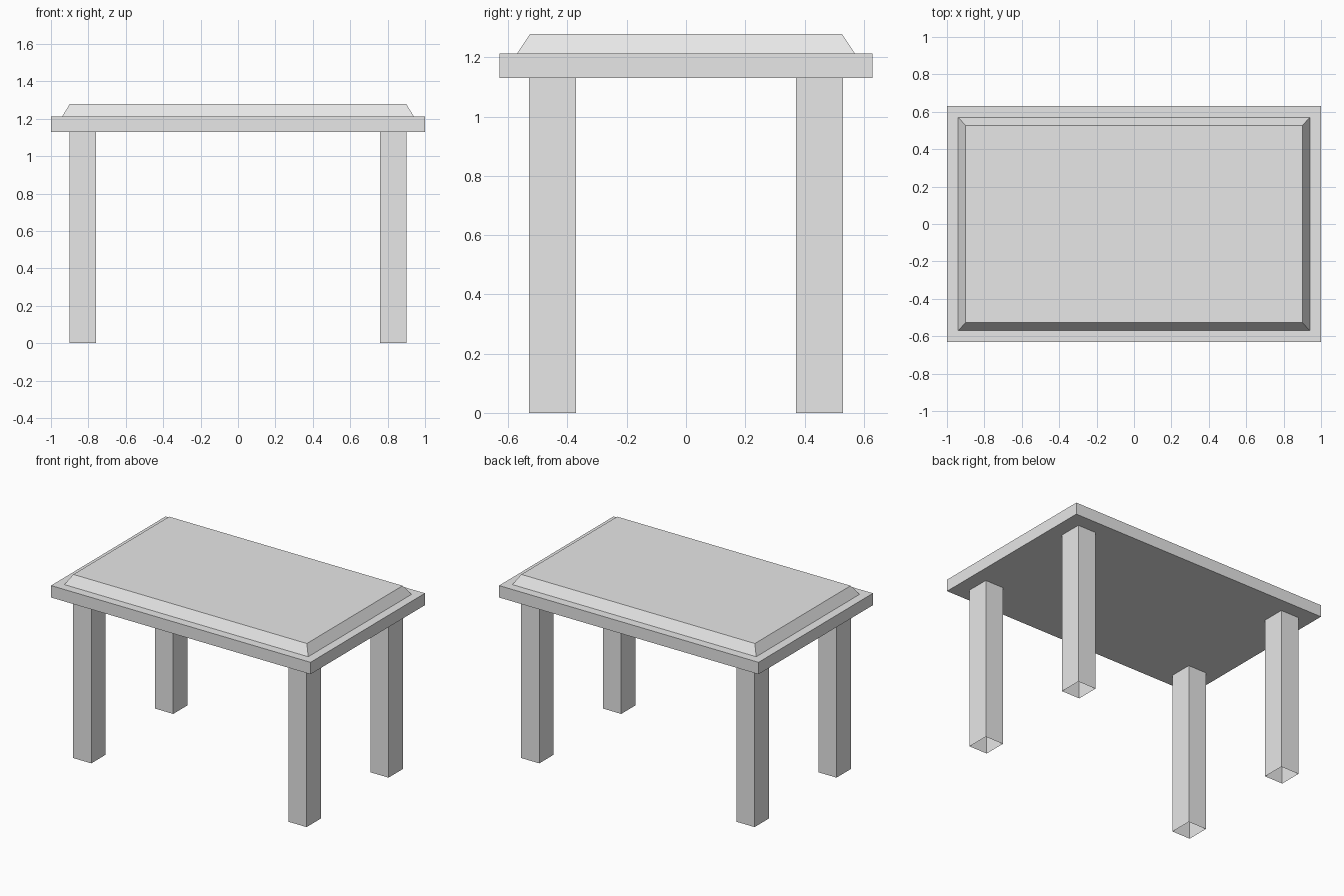
import bpy
import bmesh

# Remove the default cube
cube = bpy.data.objects.get("Cube")
if cube:
    bpy.data.objects.remove(cube, do_unlink=True)

# One plain material
grey = bpy.data.materials.new("light_grey")
grey.use_nodes = True
color = (0.8, 0.8, 0.8, 1.0)
grey.diffuse_color = color
grey.node_tree.nodes["Principled BSDF"].inputs["Base Color"].default_value = color


def add_block(name, center, base, top, z0, z1, open_bottom=False):
    """Block with half sizes for its base and top, tapered if they differ."""
    bm = bmesh.new()
    bmesh.ops.create_cube(bm, size=2)
    for v in bm.verts:
        half, z = (top, z1) if v.co.z > 0 else (base, z0)
        v.co = (center[0] + v.co.x * half[0], center[1] + v.co.y * half[1], z)
    if open_bottom:
        bm.normal_update()
        under = [f for f in bm.faces if f.normal.z < -0.9]
        bmesh.ops.delete(bm, geom=under, context='FACES_ONLY')
    mesh = bpy.data.meshes.new(name)
    bm.to_mesh(mesh)
    bm.free()
    mesh.materials.append(grey)
    obj = bpy.data.objects.new(name, mesh)
    bpy.context.collection.objects.link(obj)
    return obj


slab_bottom, slab_top, panel_top = 1.13, 1.213, 1.278

# Table slab and the raised panel with sloped edges
slab_half = (1.0, 0.63)
add_block("table_slab", (0, 0), slab_half, slab_half, slab_bottom, slab_top)
add_block("raised_panel", (0, 0), (0.94, 0.57), (0.9, 0.527), slab_top, panel_top)

# Four hollow legs, open at the foot
leg_half = (0.07, 0.079)
for side, sx in (("left", 1), ("right", -1)):
    for end, sy in (("front", -1), ("back", 1)):
        add_block(f"{end}_{side}_leg", (sx * 0.83, sy * 0.451),
                  leg_half, leg_half, 0, slab_bottom, open_bottom=True)
